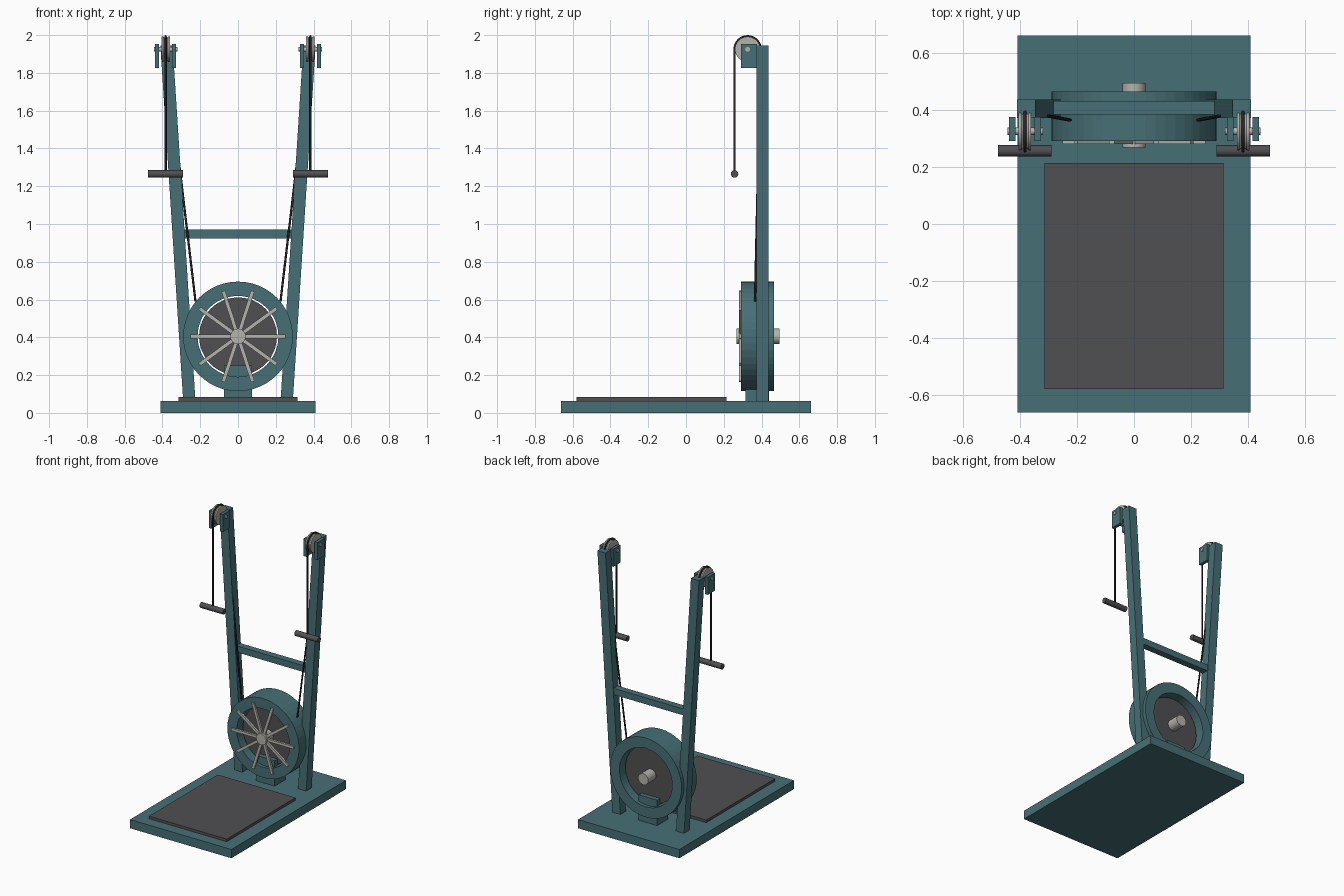
import bpy, bmesh, math
from mathutils import Vector, Matrix

if "Cube" in bpy.data.objects:
    bpy.data.objects.remove(bpy.data.objects["Cube"])


def material(name, rgb):
    m = bpy.data.materials.new(name)
    m.diffuse_color = (*rgb, 1)
    m.use_nodes = True
    m.node_tree.nodes["Principled BSDF"].inputs["Base Color"].default_value = m.diffuse_color
    return m


TEAL = material("teal_paint", (0.062, 0.16, 0.18))
DARK = material("dark_rubber", (0.08, 0.08, 0.085))
CORD = material("black_cord", (0.02, 0.02, 0.022))
METAL = material("pale_metal", (0.46, 0.45, 0.41))


def finish(name, bm, mat, smooth=False):
    bmesh.ops.recalc_face_normals(bm, faces=bm.faces)
    me = bpy.data.meshes.new(name)
    bm.to_mesh(me)
    bm.free()
    ob = bpy.data.objects.new(name, me)
    bpy.context.collection.objects.link(ob)
    me.materials.append(mat)
    if smooth:
        bpy.ops.object.select_all(action='DESELECT')
        ob.select_set(True)
        bpy.context.view_layer.objects.active = ob
        bpy.ops.object.shade_smooth_by_angle(angle=math.radians(35))
    return ob


def box(name, x, y, z, mat, top_shift=0):
    """Box from (min, max) ranges; top_shift leans the top along x."""
    bm = bmesh.new()
    bmesh.ops.create_cube(bm, size=1)
    for v in bm.verts:
        up = v.co.z > 0
        v.co = Vector((x[v.co.x > 0] + (top_shift if up else 0), y[v.co.y > 0], z[up]))
    return finish(name, bm, mat)


def rod(name, a, b, r, mat, sides=24):
    a, b = Vector(a), Vector(b)
    d = b - a
    bm = bmesh.new()
    bmesh.ops.create_cone(bm, cap_ends=True, segments=sides, radius1=r, radius2=r, depth=d.length,
                          matrix=Matrix.Translation((a + b) / 2) @ d.to_track_quat('Z', 'Y').to_matrix().to_4x4())
    return finish(name, bm, mat, True)


def lathe(name, profile, centre, axis, mat, sides=48, smooth=False):
    """Spin a closed (radius, offset) profile around the x or y axis."""
    bm = bmesh.new()
    rings = []
    for i in range(sides):
        t = 2 * math.pi * i / sides
        c, s = math.cos(t), math.sin(t)
        rings.append([bm.verts.new(Vector(centre) + Vector((r * c, o, r * s) if axis == 'y' else (o, r * c, r * s)))
                      for r, o in profile])
    n = len(profile)
    for i in range(sides):
        p, q = rings[i], rings[(i + 1) % sides]
        for j in range(n):
            bm.faces.new((p[j], p[(j + 1) % n], q[(j + 1) % n], q[j]))
    return finish(name, bm, mat, smooth)


def cord(name, points, r):
    cu = bpy.data.curves.new(name, 'CURVE')
    cu.dimensions = '3D'
    cu.bevel_depth = r
    cu.bevel_resolution = 2
    cu.use_fill_caps = True
    sp = cu.splines.new('POLY')
    sp.points.add(len(points) - 1)
    for p, co in zip(sp.points, points):
        p.co = (*co, 1)
    ob = bpy.data.objects.new(name, cu)
    bpy.context.collection.objects.link(ob)
    cu.materials.append(CORD)
    return ob


# Base platform and standing mat
box("base_platform", (-0.41, 0.41), (-0.662, 0.662), (0, 0.064), TEAL)
box("standing_mat", (-0.315, 0.315), (-0.58, 0.215), (0.06, 0.083), DARK)

# Flywheel housing, disc, axle and mount
WY, WZ = 0.378, 0.405
lathe("flywheel_housing", [(0.29, -0.087), (0.29, 0.087), (0.214, 0.087), (0.214, -0.087)], (0, WY, WZ), 'y', TEAL)
rod("flywheel_disc", (0, 0.35, WZ), (0, 0.406, WZ), 0.206, DARK, 48)
rod("flywheel_axle", (0, 0.268, WZ), (0, 0.495, WZ), 0.041, METAL)
box("flywheel_mount", (-0.075, 0.075), (0.316, 0.44), (0.06, 0.25), TEAL)

# Ten guard spokes
for i in range(10):
    ob = box(f"guard_spoke_{i + 1}", (0.03, 0.252), (-0.007, 0.009), (-0.01, 0.01), METAL)
    ob.location = (0, 0.288, WZ)
    ob.rotation_euler = (0, math.radians(36 * i), 0)

# Cross brace between the uprights
box("cross_brace", (-0.29, 0.29), (0.384, 0.432), (0.923, 0.97), TEAL)

PX, PY, PZ, PR = 0.383, 0.326, 1.925, 0.069
for s, side in ((-1, "left"), (1, "right")):
    # Leaning upright
    box(f"{side}_upright", (s * 0.2575 - 0.0325, s * 0.2575 + 0.0325), (0.373, 0.437), (0.06, 1.945), TEAL, s * 0.121)
    # Pulley bracket plates and pin
    for x, part in ((0.338, "inner"), (0.428, "outer")):
        box(f"{side}_{part}_bracket", (s * x - 0.011, s * x + 0.011), (0.291, 0.375), (1.825, 1.953), TEAL)
    rod(f"{side}_pulley_pin", (s * 0.32, PY, PZ), (s * 0.445, PY, PZ), 0.013, METAL, 16)
    # Grooved pulley wheel
    lathe(f"{side}_pulley", [(0.008, -0.022), (0.067, -0.022), (0.067, -0.013), (0.06, -0.006),
                             (0.06, 0.006), (0.067, 0.013), (0.067, 0.022), (0.008, 0.022)],
          (s * PX, PY, PZ), 'x', METAL, 32, True)
    # Cord: from flywheel up, over the pulley, and down to the handle
    arc = [(s * PX, PY + PR * math.cos(t), PZ + PR * math.sin(t))
           for t in (math.pi * k / 16 for k in range(17))]
    cord(f"{side}_cord", [(s * 0.225, 0.365, 0.59)] + arc + [(s * PX, PY - PR, 1.265)], 0.006)
    # Grip handle
    rod(f"{side}_handle", (s * 0.29, PY - PR, 1.265), (s * 0.477, PY - PR, 1.265), 0.02, DARK, 20)
